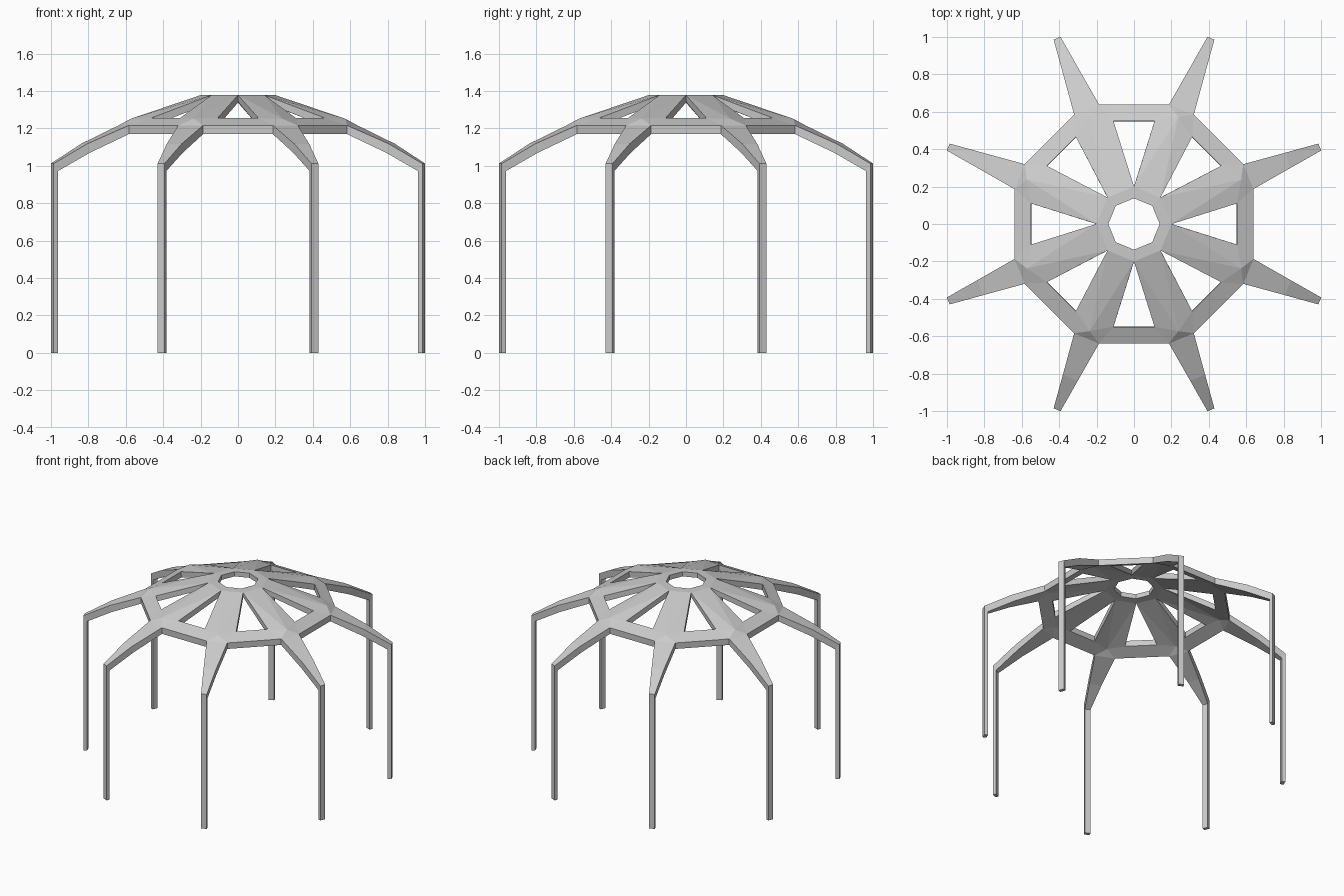
import bpy, bmesh, math
from mathutils import Vector
from collections import Counter

if "Cube" in bpy.data.objects:
    bpy.data.objects.remove(bpy.data.objects["Cube"])

# Half profile of one rib: (upper radius, upper z, lower radius, lower z, half width)
PROFILE = {
    "hole":  (0.127, 1.380, 0.127, 1.345, 0.0525),
    "hub":   (0.185, 1.378, 0.180, 1.340, 0.0765),
    "inner": (0.550, 1.255, 0.548, 1.212, 0.109),
    "outer": (0.662, 1.216, 0.660, 1.170, 0.072),
    "knee":  (0.890, 1.118, 0.875, 1.070, 0.043),
    "eave":  (1.075, 1.012, 1.050, 0.972, 0.020),
    "foot":  (1.075, 0.000, 1.050, 0.000, 0.020),
    "crown": (0.620, 1.252, 0.610, 1.205, 0.0),
}
BAYS = 8
bm = bmesh.new()
verts = {}


def pair(bay, name, side):
    """Upper and lower vertex of a profile point; hub points are shared by neighbouring bays."""
    if name in ("hole", "hub") and side < 0:
        bay, side = bay - 1, 1
    key = (bay % BAYS, name, side)
    if key not in verts:
        r, z, rl, zl, w = PROFILE[name]
        a = math.radians(22.5 + 45 * key[0])
        radial = Vector((math.cos(a), math.sin(a), 0))
        tangent = Vector((-math.sin(a), math.cos(a), 0)) * w * side
        verts[key] = (bm.verts.new(radial * r + tangent + Vector((0, 0, z))),
                      bm.verts.new(radial * rl + tangent + Vector((0, 0, zl))))
    return key, verts[key]


sheet = []
for b in range(BAYS):
    def q(lo, hi):
        return [(b, lo, -1), (b, hi, -1), (b, hi, 1), (b, lo, 1)]
    # Hub plate, tapering rib and leg
    sheet += [q("hole", "hub"), q("outer", "knee"), q("knee", "eave"), q("eave", "foot")]
    c = (b, "crown", 0)
    sheet += [[(b, "hub", -1), (b, "inner", -1), c],
              [(b, "hub", -1), c, (b, "hub", 1)],
              [(b, "hub", 1), c, (b, "inner", 1)],
              [(b, "inner", -1), (b, "outer", -1), c],
              [c, (b, "outer", -1), (b, "outer", 1)],
              [c, (b, "outer", 1), (b, "inner", 1)]]
    # Ring beam to the next rib
    sheet.append([(b, "inner", 1), (b, "outer", 1), (b + 1, "outer", -1), (b + 1, "inner", -1)])

# Upper and lower skins
edges = Counter()
order = []
for face in sheet:
    pts = [pair(*p) for p in face]
    bm.faces.new([p[1][0] for p in pts])
    bm.faces.new([p[1][1] for p in reversed(pts)])
    for i in range(len(pts)):
        p, n = pts[i], pts[(i + 1) % len(pts)]
        edges[frozenset((p[0], n[0]))] += 1
        order.append((p, n))

# Side walls along open edges
for p, n in order:
    if edges[frozenset((p[0], n[0]))] == 1:
        bm.faces.new([n[1][0], p[1][0], p[1][1], n[1][1]])

bmesh.ops.recalc_face_normals(bm, faces=bm.faces)
mesh = bpy.data.meshes.new("canopy_frame")
bm.to_mesh(mesh)
bm.free()
bpy.context.collection.objects.link(bpy.data.objects.new("canopy_frame", mesh))
